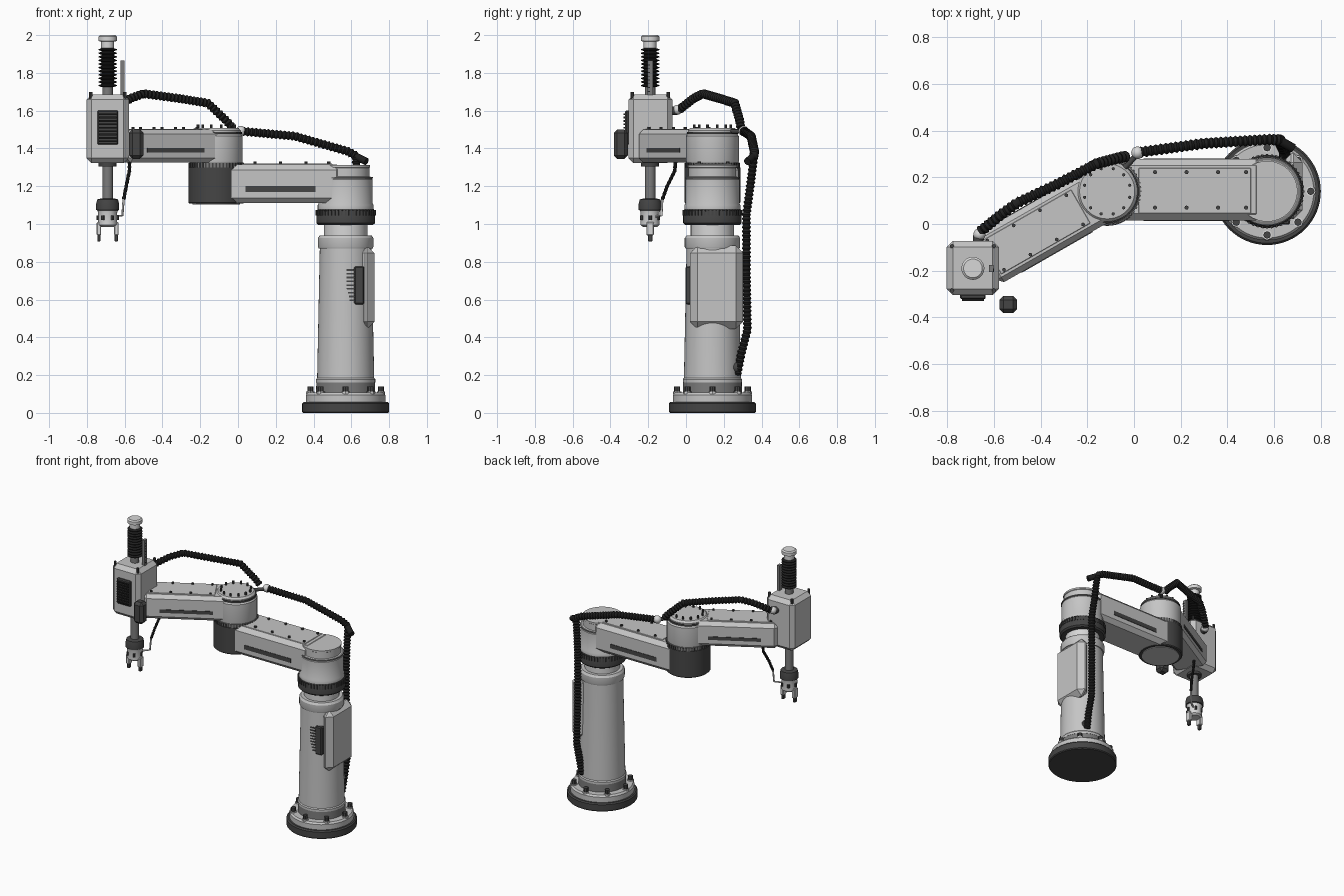
import bpy, bmesh, math
from mathutils import Vector, Matrix

if "Cube" in bpy.data.objects:
    bpy.data.objects.remove(bpy.data.objects["Cube"])

def material(name, v):
    m = bpy.data.materials.new(name)
    m.diffuse_color = (v, v, v, 1)
    m.use_nodes = True
    m.node_tree.nodes["Principled BSDF"].inputs["Base Color"].default_value = m.diffuse_color
    return m

LIGHT = material("light grey", 0.56)
PALE = material("pale metal", 0.68)
STEEL = material("steel grey", 0.2)
DARK = material("dark grey", 0.06)
BLACK = material("black rubber", 0.014)

def finish(name, bm, mat, matrix=Matrix()):
    bmesh.ops.recalc_face_normals(bm, faces=bm.faces[:])
    for f in bm.faces:
        f.smooth = True
    for e in bm.edges:
        e.smooth = len(e.link_faces) == 2 and e.calc_face_angle(0) < 0.55
    me = bpy.data.meshes.new(name)
    bm.to_mesh(me)
    bm.free()
    me.materials.append(mat)
    ob = bpy.data.objects.new(name, me)
    ob.matrix_world = matrix
    bpy.context.collection.objects.link(ob)
    return ob

def skin(bm, rings):
    for a, b in zip(rings, rings[1:]):
        n = len(a)
        for i in range(n):
            bm.faces.new((a[i], a[(i + 1) % n], b[(i + 1) % n], b[i]))
    bm.faces.new(rings[0][::-1])
    bm.faces.new(rings[-1])

def lathe(name, profile, x, y, mat, n=48):
    # profile: (radius, z) pairs from bottom to top
    bm = bmesh.new()
    skin(bm, [[bm.verts.new((r * math.cos(math.tau * i / n), r * math.sin(math.tau * i / n), z))
               for i in range(n)] for r, z in profile])
    return finish(name, bm, mat, Matrix.Translation((x, y, 0)))

def cyl(name, r, z0, z1, x, y, mat, n=32):
    return lathe(name, [(r, z0), (r, z1)], x, y, mat, n)

def box(name, lo, hi, mat, chamfer=0.0, matrix=Matrix()):
    lo, hi = Vector(lo), Vector(hi)
    bm = bmesh.new()
    bmesh.ops.create_cube(bm, size=1, matrix=Matrix.Translation((lo + hi) / 2) @ Matrix.Diagonal((*(hi - lo), 1)))
    if chamfer:
        bmesh.ops.bevel(bm, geom=bm.edges[:], offset=chamfer, segments=1, affect='EDGES')
    return finish(name, bm, mat, matrix)

def tube(name, pts, r, mat, rib=0.0, n=12, pitch=0.011):
    # tube along a path; rib makes a corrugated hose
    pts = [Vector(p) for p in pts]
    path = []
    for a, b in zip(pts, pts[1:]):
        k = max(1, round((b - a).length / pitch)) if rib else 1
        path += [a.lerp(b, i / k) for i in range(k)]
    path.append(pts[-1])
    bm, rings = bmesh.new(), []
    for i, p in enumerate(path):
        t = (path[min(i + 1, len(path) - 1)] - path[max(i - 1, 0)]).normalized()
        if i == 0:
            u = t.orthogonal().normalized()
        u = (u - t * u.dot(t)).normalized()
        v = t.cross(u)
        rad = r + (rib if i % 2 else 0)
        rings.append([bm.verts.new(p + rad * (u * math.cos(math.tau * j / n) + v * math.sin(math.tau * j / n)))
                      for j in range(n)])
    skin(bm, rings)
    return finish(name, bm, mat)

def ball(name, p, r, mat):
    bm = bmesh.new()
    bmesh.ops.create_uvsphere(bm, u_segments=20, v_segments=12, radius=r)
    return finish(name, bm, mat, Matrix.Translation(p))

def bolt_ring(name, count, radius, r, z0, z1, x, y, mat, offset=0.0):
    for i in range(count):
        a = math.tau * (i + offset) / count
        cyl(name, r, z0, z1, x + radius * math.cos(a), y + radius * math.sin(a), mat, 8)

def tooth_ring(name, count, radius, size, z0, z1, x, y, mat):
    for i in range(count):
        m = Matrix.Translation((x, y, 0)) @ Matrix.Rotation(math.tau * i / count, 4, 'Z')
        box(name, (radius - size, -size / 2, z0), (radius + size / 2, size / 2, z1), mat, 0, m)

CX, CY = 0.57, 0.14      # column axis
EX, EY = -0.115, 0.14    # elbow axis
HX, HY = -0.69, -0.19    # tool axis

# Base
lathe("base_foot", [(0.225, 0), (0.23, 0.006), (0.23, 0.05), (0.222, 0.058)], CX, CY, DARK, 64)
lathe("base_flange", [(0.21, 0.055), (0.21, 0.095), (0.2, 0.107)], CX, CY, LIGHT, 64)
bolt_ring("base_washer", 8, 0.187, 0.022, 0.1, 0.112, CX, CY, PALE)
bolt_ring("base_bolt", 8, 0.187, 0.016, 0.1, 0.14, CX, CY, DARK)

# Column
lathe("column_foot", [(0.157, 0.1), (0.155, 0.165)], CX, CY, STEEL)
lathe("column", [(0.157, 0.162), (0.157, 0.178), (0.151, 0.185), (0.137, 0.87), (0.137, 0.875)], CX, CY, LIGHT)
lathe("column_collar", [(0.143, 0.87), (0.147, 0.88), (0.147, 0.925), (0.137, 0.94)], CX, CY, LIGHT)
lathe("column_neck", [(0.115, 0.93), (0.115, 1.02)], CX, CY, PALE)
lathe("shoulder_ring", [(0.145, 0.995), (0.155, 1.005), (0.155, 1.065), (0.148, 1.08)], CX, CY, DARK)
tooth_ring("shoulder_tooth", 48, 0.155, 0.009, 1.045, 1.075, CX, CY, DARK)
lathe("shoulder", [(0.148, 1.078), (0.148, 1.1), (0.143, 1.11), (0.143, 1.235), (0.132, 1.25), (0.126, 1.252),
                   (0.126, 1.297), (0.13, 1.3), (0.13, 1.312)], CX, CY, LIGHT)
lathe("shoulder_seam", [(0.145, 1.242), (0.145, 1.25)], CX, CY, STEEL)

# Column side cover and cooling fins
box("column_cover", (0.635, 0.022, 0.445), (0.722, 0.302, 0.885), LIGHT, 0.038)
box("fin_block", (0.615, -0.003, 0.575), (0.668, 0.06, 0.775), DARK, 0.006)
for i in range(9):
    z = 0.592 + i * 0.02
    box("cooling_fin", (0.575, -0.001, z), (0.64, 0.05, z + 0.009), DARK)

# Lower arm
box("lower_arm", (-0.13, 0.016, 1.11), (0.55, 0.278, 1.315), LIGHT, 0.028)
box("lower_arm_lid", (0.02, 0.045, 1.313), (0.5, 0.24, 1.319), LIGHT, 0.002)
for y in (0.013, 0.2775):
    box("lower_arm_slot", (0.04, y, 1.17), (0.41, y + 0.004, 1.2), DARK)
for x in (0.09, 0.225, 0.36, 0.48):
    for y in (0.07, 0.222):
        cyl("lower_arm_bolt", 0.009, 1.315, 1.33, x, y, DARK, 8)

# Elbow
lathe("elbow_housing", [(0.142, 1.108), (0.148, 1.114), (0.148, 1.3)], EX, EY, DARK)
cyl("elbow_bottom_plate", 0.125, 1.104, 1.109, EX, EY, LIGHT, 48)
lathe("elbow_ring", [(0.143, 1.298), (0.143, 1.325)], EX, EY, STEEL)
tooth_ring("elbow_tooth", 48, 0.143, 0.008, 1.3, 1.322, EX, EY, DARK)
lathe("elbow_upper", [(0.137, 1.322), (0.14, 1.335), (0.14, 1.465), (0.13, 1.478)], EX, EY, LIGHT)
cyl("elbow_seam", 0.135, 1.476, 1.488, EX, EY, DARK, 48)
lathe("elbow_cap", [(0.13, 1.486), (0.13, 1.495), (0.118, 1.508)], EX, EY, LIGHT)
bolt_ring("elbow_bolt", 12, 0.1, 0.007, 1.5, 1.528, EX, EY, DARK, 0.5)

# Upper arm, built along its own axis towards the tool
ARM = Matrix.Translation((EX, EY, 0)) @ Matrix.Rotation(math.pi + math.radians(29.8), 4, 'Z')
box("upper_arm", (0.03, -0.118, 1.325), (0.6, 0.118, 1.5), LIGHT, 0.024, ARM)
box("upper_arm_lid", (0.13, -0.083, 1.498), (0.57, 0.083, 1.504), LIGHT, 0.002, ARM)
for y in (-0.121, 0.117):
    box("upper_arm_slot", (0.14, y, 1.378), (0.49, y + 0.004, 1.402), DARK, 0, ARM)
for i in range(4):
    for s in (-1, 1):
        p = ARM @ Vector((0.16 + i * 0.13, s * 0.072, 0))
        cyl("upper_arm_bolt", 0.008, 1.5, 1.514, p.x, p.y, DARK, 8)

# Tool head
box("head_box", (-0.802, -0.305, 1.322), (-0.578, -0.072, 1.685), LIGHT, 0.027)
box("head_grille", (-0.745, -0.322, 1.42), (-0.635, -0.3, 1.602), DARK, 0.006)
for i in range(9):
    z = 1.433 + i * 0.018
    box("grille_slat", (-0.737, -0.33, z), (-0.643, -0.315, z + 0.009), BLACK)
for sx in (-1, 1):
    for sy in (-1, 1):
        cyl("head_bolt", 0.009, 1.655, 1.7, HX + sx * 0.09, HY + sy * 0.095, DARK, 8)
box("scale_bar", (-0.622, -0.205, 1.68), (-0.602, -0.175, 1.865), STEEL)
for i in range(8):
    box("scale_mark", (-0.603, -0.205, 1.7 + i * 0.02), (-0.6, -0.19, 1.704 + i * 0.02), BLACK)
box("control_box", (-0.577, -0.382, 1.345), (-0.5, -0.308, 1.5), DARK, 0.018)

# Spindle with bellows
cyl("spindle", 0.028, 1.1, 1.95, HX, HY, STEEL)
lathe("spindle_sleeve", [(0.048, 1.305), (0.048, 1.325)], HX, HY, DARK)
bellows = []
for i in range(11):
    z = 1.725 + i * 0.019
    bellows += [(0.033, z), (0.049, z + 0.006), (0.049, z + 0.01), (0.033, z + 0.016)]
lathe("bellows", bellows, HX, HY, BLACK, 32)
lathe("spindle_cap", [(0.034, 1.933), (0.034, 1.965), (0.049, 1.969), (0.049, 1.992), (0.04, 2.0)], HX, HY, PALE)

# Gripper
lathe("gripper_mount", [(0.05, 1.07), (0.061, 1.075), (0.061, 1.105), (0.055, 1.13), (0.035, 1.135)], HX, HY, DARK)
lathe("gripper_body", [(0.038, 0.985), (0.05, 0.995), (0.05, 1.06), (0.055, 1.075)], HX, HY, PALE)
bolt_ring("gripper_stud", 6, 0.05, 0.009, 1.02, 1.045, HX, HY, DARK)
for s in (-1, 1):
    x = HX + s * 0.046
    box("gripper_finger", (x - 0.012, HY - 0.02, 0.94), (x + 0.012, HY + 0.02, 1.01), PALE, 0.004)
    box("finger_tip", (x - 0.009, HY - 0.012, 0.908), (x + 0.009, HY + 0.012, 0.95), DARK, 0.003)
tube("air_line", [(-0.655, -0.16, 1.04), (-0.612, -0.13, 1.045), (-0.605, -0.125, 1.14)], 0.006, PALE)
tube("air_hose", [(-0.605, -0.125, 1.13), (-0.592, -0.1, 1.2), (-0.575, -0.06, 1.28), (-0.574, -0.055, 1.335)],
     0.008, BLACK, 0.002, 8)

# Corrugated cable hoses and their connectors
tube("column_hose", [(0.64, 0.27, 0.2), (0.645, 0.29, 0.3), (0.645, 0.325, 0.44), (0.64, 0.32, 0.75),
                     (0.64, 0.32, 1.05), (0.63, 0.34, 1.2), (0.625, 0.36, 1.36), (0.58, 0.362, 1.385),
                     (0.3, 0.345, 1.465), (0.03, 0.308, 1.49)], 0.018, BLACK, 0.007)
tube("hose_inlet", [(0.64, 0.25, 0.24), (0.64, 0.272, 0.24)], 0.03, DARK)
tube("hose_clip", [(0.61, 0.365, 1.365), (0.68, 0.325, 1.33)], 0.02, BLACK)
tube("arm_hose", [(-0.03, 0.29, 1.51), (-0.06, 0.285, 1.545), (-0.16, 0.258, 1.64), (-0.33, 0.17, 1.667),
                  (-0.5, 0.09, 1.69), (-0.57, 0.04, 1.665), (-0.655, -0.03, 1.61)], 0.018, BLACK, 0.007)
ball("hose_joint", (0.015, 0.305, 1.492), 0.027, PALE)
tube("joint_bracket", [(-0.04, 0.24, 1.49), (0.015, 0.3, 1.49)], 0.012, DARK)
ball("head_joint", (-0.662, -0.045, 1.605), 0.026, PALE)
tube("head_socket", [(-0.665, -0.045, 1.6), (-0.668, -0.085, 1.6)], 0.024, DARK)
